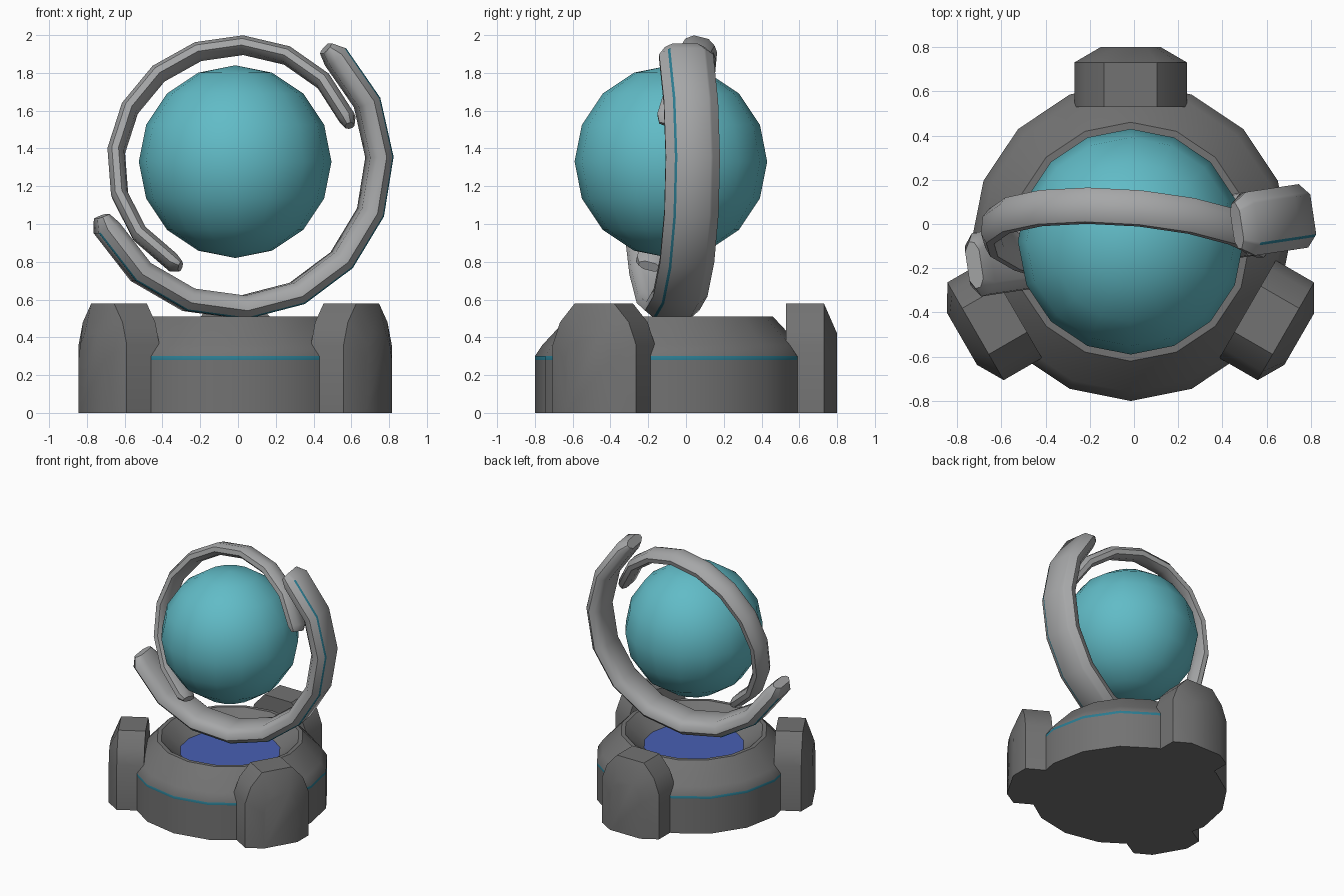
import bpy, bmesh, math
from mathutils import Vector, Matrix

if "Cube" in bpy.data.objects:
    bpy.data.objects.remove(bpy.data.objects["Cube"])

CX, CY, CZ = -0.015, -0.08, 1.33


def material(name, rgb):
    m = bpy.data.materials.new(name)
    m.diffuse_color = (*rgb, 1)
    m.use_nodes = True
    m.node_tree.nodes["Principled BSDF"].inputs["Base Color"].default_value = m.diffuse_color
    return m


DARK = material("dark grey", (0.17, 0.17, 0.17))
LIGHT = material("light grey", (0.38, 0.385, 0.39))
TEAL = material("glass teal", (0.12, 0.50, 0.57))
TRIM = material("trim teal", (0.025, 0.20, 0.28))
BLUE = material("pad blue", (0.065, 0.115, 0.45))


def finish(name, bm, mats, angle=40, matrix=None):
    bmesh.ops.recalc_face_normals(bm, faces=bm.faces)
    me = bpy.data.meshes.new(name)
    bm.to_mesh(me)
    bm.free()
    ob = bpy.data.objects.new(name, me)
    bpy.context.collection.objects.link(ob)
    for m in mats:
        me.materials.append(m)
    if matrix:
        ob.matrix_world = matrix
    bpy.ops.object.select_all(action='DESELECT')
    ob.select_set(True)
    bpy.context.view_layer.objects.active = ob
    bpy.ops.object.shade_smooth_by_angle(angle=math.radians(angle))
    return ob


def skin(bm, loops, mat_rule=lambda i, j: 0, cap_mats=(0, 0)):
    """Join a list of closed loops of points and cap both ends."""
    rows = [[bm.verts.new(p) for p in lp] for lp in loops]
    n = len(rows[0])
    for i in range(len(rows) - 1):
        for j in range(n):
            k = (j + 1) % n
            f = bm.faces.new((rows[i][j], rows[i][k], rows[i + 1][k], rows[i + 1][j]))
            f.material_index = mat_rule(i, j)
    for row, m in zip((rows[0], rows[-1]), cap_mats):
        bm.faces.new(row).material_index = m


# Base: 16-sided drum with a trim band, sloped shoulder and sunken blue pad
profile = [(0.72, 0), (0.72, 0.28), (0.72, 0.30), (0.68, 0.36), (0.54, 0.51),
           (0.51, 0.51), (0.37, 0.39)]
bm = bmesh.new()
skin(bm, [[(r * math.cos(math.tau * j / 16), r * math.sin(math.tau * j / 16), z)
           for j in range(16)] for r, z in profile],
     lambda i, j: 1 if i == 1 else 0, (0, 2))
finish("base", bm, [DARK, TRIM, BLUE], 40, Matrix.Translation((CX, CY, 0)))


# Feet: three blocks with narrowed tops and a chamfered outer face
def foot_loop(r, w_low, w_mid, w_top, z_low, z_mid, z_top):
    half = [(w_low, 0), (w_low, z_low), (w_mid, z_mid), (w_top, z_top)]
    pts = half + [(-t, z) for t, z in reversed(half)]
    return [(r, t, z) for t, z in pts]


for name, deg in (("back_foot", 90), ("right_foot", -30), ("left_foot", 210)):
    bm = bmesh.new()
    skin(bm, [foot_loop(0.61, 0.255, 0.21, 0.12, 0.36, 0.48, 0.58),
              foot_loop(0.81, 0.255, 0.21, 0.12, 0.36, 0.48, 0.58),
              foot_loop(0.88, 0.135, 0.115, 0.07, 0.28, 0.36, 0.42)])
    finish(name, bm, [DARK], 42,
           Matrix.Translation((CX, CY, 0)) @ Matrix.Rotation(math.radians(deg), 4, 'Z'))

# Floating ball
bm = bmesh.new()
bmesh.ops.create_uvsphere(bm, u_segments=16, v_segments=8, radius=0.51)
for v in bm.verts:
    v.co.y, v.co.z = v.co.y, v.co.z
finish("ball", bm, [TEAL], 60, Matrix.Translation((CX, CY, CZ)))


# Open rings: a section swept along an arc in the xz plane, tapered at both tips
def arc_ring(name, radius, start, end, steps, section, tip, rot, mats, rule):
    stations = [(start, 0.55), (start + tip, 1)]
    for i in range(1, steps):
        stations.append((start + tip + (end - start - 2 * tip) * i / steps, 1))
    stations += [(end - tip, 1), (end, 0.55)]
    loops = []
    for deg, s in stations:
        a = math.radians(deg)
        loops.append([((radius + u * s) * math.cos(a), v * (0.4 + 0.6 * s),
                       (radius + u * s) * math.sin(a)) for u, v in section])
    bm = bmesh.new()
    skin(bm, loops, rule)
    finish(name, bm, mats, 50, Matrix.Translation((CX, CY, CZ)) @ rot)


# Wide lower ring with thin trim lines beside its outer flat
wide = [(0.065, -0.09), (0.065, 0.09), (0.056, 0.102), (0.02, 0.145), (-0.025, 0.14),
        (-0.06, 0.09), (-0.06, -0.09), (-0.025, -0.14), (0.02, -0.145), (0.056, -0.102)]
arc_ring("lower_ring", 0.77, 202, 411, 9, wide, 5,
         Matrix.Rotation(math.radians(8.5), 4, 'Z'), [LIGHT, TRIM],
         lambda i, j: 1 if 0 < i < 10 and (j == 9 or (j == 1 and i < 3)) else 0)

# Slim upper ring
slim = [(0.045, -0.04), (0.045, 0.04), (0.018, 0.08), (-0.018, 0.08),
        (-0.043, 0.04), (-0.043, -0.04), (-0.018, -0.08), (0.018, -0.08)]
arc_ring("upper_ring", 0.635, 18, 244, 10, slim, 4,
         Matrix.Rotation(math.radians(-5), 4, 'Z') @ Matrix.Rotation(math.radians(-14), 4, 'X'),
         [LIGHT], lambda i, j: 0)
